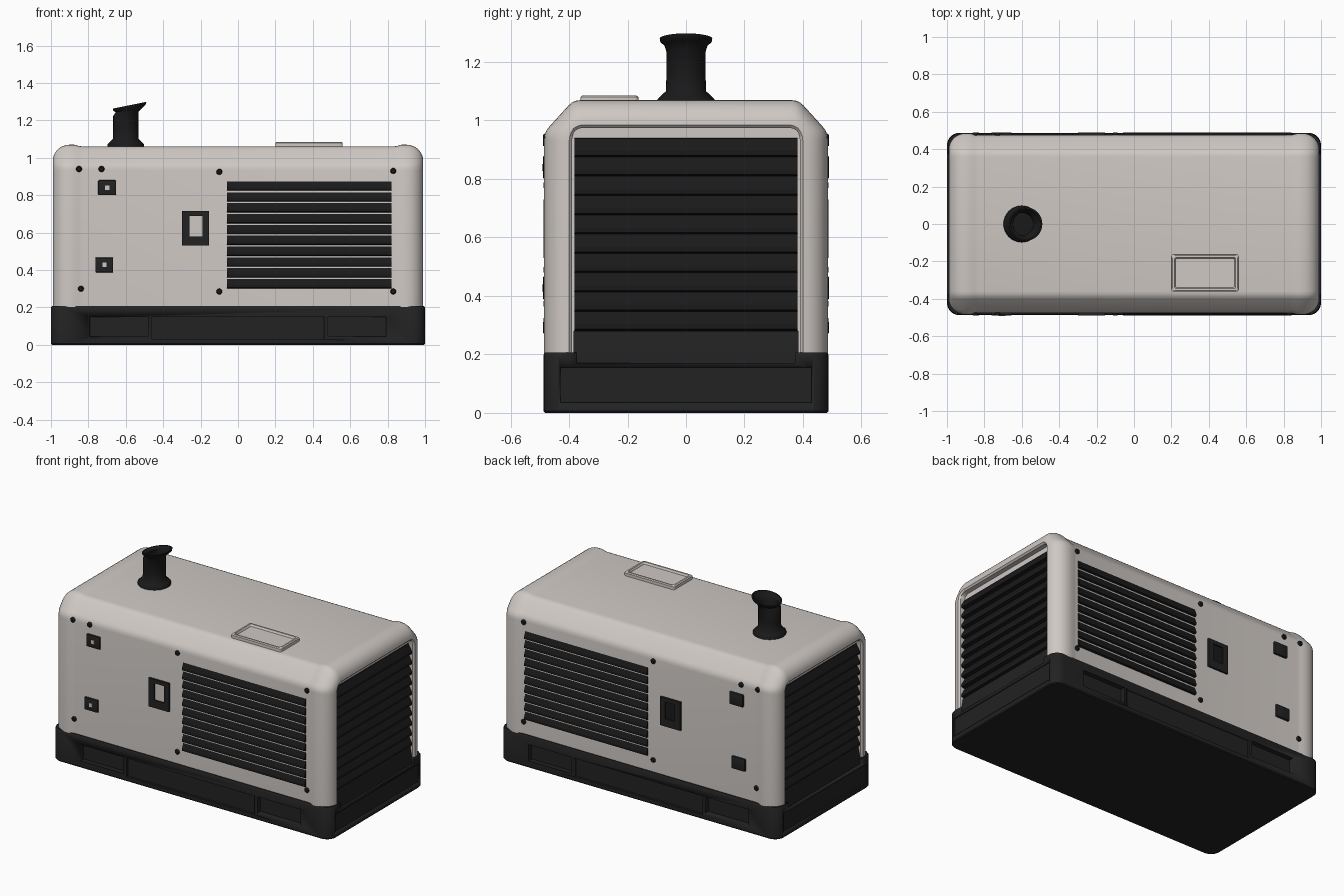
import bpy, bmesh, math
from mathutils import Vector

if "Cube" in bpy.data.objects:
    bpy.data.objects.remove(bpy.data.objects["Cube"])


def mat(name, c):
    m = bpy.data.materials.new(name)
    m.diffuse_color = (*c, 1)
    m.use_nodes = True
    m.node_tree.nodes["Principled BSDF"].inputs["Base Color"].default_value = m.diffuse_color
    return m


LIGHT = mat("warm light grey", (0.62, 0.58, 0.55))
DARK = mat("charcoal", (0.016, 0.016, 0.017))
BLACK = mat("black", (0.010, 0.010, 0.011))


def finish(name, bm, m, angle=35):
    bmesh.ops.recalc_face_normals(bm, faces=bm.faces)
    me = bpy.data.meshes.new(name)
    bm.to_mesh(me)
    bm.free()
    ob = bpy.data.objects.new(name, me)
    bpy.context.collection.objects.link(ob)
    me.materials.append(m)
    bpy.ops.object.select_all(action='DESELECT')
    ob.select_set(True)
    bpy.context.view_layer.objects.active = ob
    bpy.ops.object.shade_smooth_by_angle(angle=math.radians(angle))
    return ob


def loft(rings, caps=True, closed=True):
    """Skin a list of point rings with quads."""
    bm = bmesh.new()
    vs = [[bm.verts.new(p) for p in r] for r in rings]
    n = len(vs[0])
    for a, b in zip(vs, vs[1:]):
        for i in range(n if closed else n - 1):
            j = (i + 1) % n
            bm.faces.new((a[i], a[j], b[j], b[i]))
    if caps:
        bm.faces.new(vs[0])
        bm.faces.new(vs[-1])
    return bm


def box(name, lo, hi, m, bevel=0.0):
    bm = bmesh.new()
    bmesh.ops.create_cube(bm, size=1)
    for v in bm.verts:
        v.co = Vector([(l + h) / 2 + c * (h - l) for l, h, c in zip(lo, hi, v.co)])
    if bevel:
        bmesh.ops.bevel(bm, geom=bm.edges[:], offset=bevel, segments=2, profile=0.5, affect='EDGES')
    return finish(name, bm, m)


def side_box(name, s, x0, x1, z0, z1, y0, y1, m, bevel=0.0):
    a, b = sorted((s * y0, s * y1))
    return box(name, (x0, a, z0), (x1, b, z1), m, bevel)


def rounded_rect(hx, hy, r, z, n=6):
    pts = []
    for k, (sx, sy) in enumerate(((1, 1), (-1, 1), (-1, -1), (1, -1))):
        for i in range(n + 1):
            t = math.pi / 2 * (k + i / n)
            pts.append((sx * (hx - r) + r * math.cos(t), sy * (hy - r) + r * math.sin(t), z))
    return pts


# canopy: chamfered arch cross-section swept along x, with rounded ends
def arch(x, d):
    w, t = 0.485 - d, 1.07 - d
    half = [(w, 0.17)]
    c = [Vector((w, 0.96 - 0.1 * d)), Vector((0.385 - 0.1 * d, t))]
    e = 0.025
    for p, prev, nxt in ((c[0], Vector((w, 0.17)), c[1]), (c[1], c[0], Vector((0, t)))):
        a, b = p + (prev - p).normalized() * e, p + (nxt - p).normalized() * e
        for k in range(4):
            u = k / 3
            half.append(tuple(a * (1 - u) ** 2 + p * 2 * u * (1 - u) + b * u * u))
    return [(x, y, z) for y, z in half] + [(x, -y, z) for y, z in reversed(half)]


end = [(0.95, 0.095), (0.98, 0.095), (0.99, 0.085)]
for k in range(1, 8):
    t = math.pi / 2 * k / 7
    end.append((0.90 + 0.09 * math.cos(t), 0.085 * (1 - math.sin(t))))
end += [(0.875, 0.0), (0.85, 0.007), (0.835, 0.009)]
stations = [(-x, d) for x, d in end] + [(x, d) for x, d in reversed(end)]
finish("canopy", loft([arch(x, d) for x, d in stations], closed=False), LIGHT, 40)

# base skid with recesses cut into all sides
base = finish("base", loft([rounded_rect(0.995, 0.482, 0.06, 0), rounded_rect(1.0, 0.487, 0.065, 0.006),
                            rounded_rect(1.0, 0.487, 0.065, 0.199), rounded_rect(0.995, 0.482, 0.06, 0.207)]), DARK)
cutters = []
for s in (1, -1):
    cutters.append(side_box("cut", s, -0.46, 0.46, 0.03, 0.15, 0.472, 0.6, DARK))
    for q in (1, -1):
        x0, x1 = sorted((q * 0.48, q * 0.79))
        cutters.append(side_box("cut", s, x0, x1, 0.045, 0.15, 0.455, 0.6, DARK))
    for z0, z1, hy, x in ((0.035, 0.155, 0.43, 0.99), (0.17, 0.3, 0.375, 0.90)):
        a, b = sorted((s * x, s * 1.2))
        cutters.append(box("cut", (a, -hy, z0), (b, hy, z1), DARK))
for c in cutters:
    c.hide_render = True
    md = base.modifiers.new("recess", 'BOOLEAN')
    md.operation = 'DIFFERENCE'
    md.solver = 'EXACT'
    md.object = c
    bpy.context.view_layer.objects.active = base
    bpy.ops.object.modifier_apply(modifier=md.name)
for c in cutters:
    bpy.data.objects.remove(c)


# louvre panels: saw-tooth profile extruded sideways
def louvre(name, n, z0, z1, inner, outer, u0, u1, place):
    h = (z1 - z0) / n
    prof = [(inner - 0.01, z0)]
    for i in range(n):
        z = z0 + i * h
        prof += [(inner, z + 0.02 * h), (outer, z + 0.1 * h), (outer, z + 0.35 * h), (inner, z + 0.98 * h)]
    prof.append((inner - 0.01, z1))
    finish(name, loft([[place(u, d, z) for d, z in prof] for u in (u0, u1)]), BLACK, 20)


bolts = [(-0.85, 0.94), (-0.73, 0.94), (-0.10, 0.925), (0.83, 0.93), (-0.84, 0.30), (-0.10, 0.285), (0.83, 0.285)]
for s, side in ((-1, "front"), (1, "back")):
    louvre(side + "_louvre", 10, 0.30, 0.88, 0.474, 0.488, -0.06, 0.82, lambda u, d, z: (u, s * d, z))

    # door latch: frame of four bars around a sunken plate
    for k, (x0, x1, z0, z1) in enumerate(((-0.30, -0.26, 0.53, 0.715), (-0.19, -0.155, 0.53, 0.715),
                                          (-0.26, -0.19, 0.53, 0.58), (-0.26, -0.19, 0.69, 0.715))):
        side_box(f"{side}_latch_bar_{k}", s, x0, x1, z0, z1, 0.465, 0.488, DARK)
    side_box(side + "_latch_plate", s, -0.265, -0.185, 0.575, 0.695, 0.47, 0.479, LIGHT if s < 0 else BLACK)

    # hinges
    for k, (x, z) in enumerate(((-0.70, 0.84), (-0.715, 0.427))):
        side_box(f"{side}_hinge_{k}", s, x - 0.048, x + 0.048, z - 0.04, z + 0.04, 0.465, 0.489, DARK, 0.005)
        if s < 0:
            side_box(f"{side}_hinge_pin_{k}", s, x - 0.01, x + 0.013, z - 0.012, z + 0.012, 0.48, 0.492, LIGHT)

    # bolts
    for k, (x, z) in enumerate(bolts):
        ring = [(math.cos(a * math.pi / 6), math.sin(a * math.pi / 6)) for a in range(12)]
        bm = loft([[(x + r * c, s * y, z + r * q) for c, q in ring]
                   for r, y in ((0.016, 0.46), (0.016, 0.482), (0.011, 0.489))])
        finish(f"{side}_bolt_{k}", bm, BLACK)

# end grilles with sloping sill below
for s, side in ((-1, "left"), (1, "right")):
    place = lambda u, d, z: (s * d, u, z)
    louvre(side + "_grille", 10, 0.28, 0.94, 0.956, 0.980, -0.382, 0.382, place)
    sill = [(0.92, 0.16), (0.985, 0.16), (0.985, 0.18), (0.965, 0.28), (0.92, 0.28)]
    finish(side + "_sill", loft([[place(u, d, z) for d, z in sill] for u in (-0.385, 0.385)]), DARK)

# roof hatch: raised rim with a sunken centre
hatch = []
for g, z, r in ((0, 1.055, 0.012), (0, 1.080, 0.012), (0.006, 1.085, 0.01), (0.016, 1.085, 0.01), (0.022, 1.072, 0.008)):
    hatch.append([(x + 0.38, y - 0.262, z) for x, y, z in rounded_rect(0.18 - g, 0.099 - g, r, z, 3)])
finish("roof_hatch", loft(hatch), LIGHT)

# exhaust stack: flanged tube with a flared, slanted mouth
stack = []
for r, z in ((0.098, 1.05), (0.098, 1.072), (0.085, 1.085), (0.069, 1.10), (0.067, 1.15), (0.067, 1.235),
             (0.074, 1.258), (0.088, 1.270), (0.09, 1.280), (0.082, 1.281), (0.066, 1.262), (0.060, 1.235), (0.060, 1.10)):
    k = 0.2 * max(0, min(1, (z - 1.15) / 0.1))
    ring = []
    for a in range(32):
        c, q = math.cos(a * math.pi / 16), math.sin(a * math.pi / 16)
        ring.append((-0.6 + r * c + 0.02 * k * 5 * (z > 1.25), r * q, z + k * r * c))
    stack.append(ring)
finish("exhaust_stack", loft(stack), BLACK, 50)
